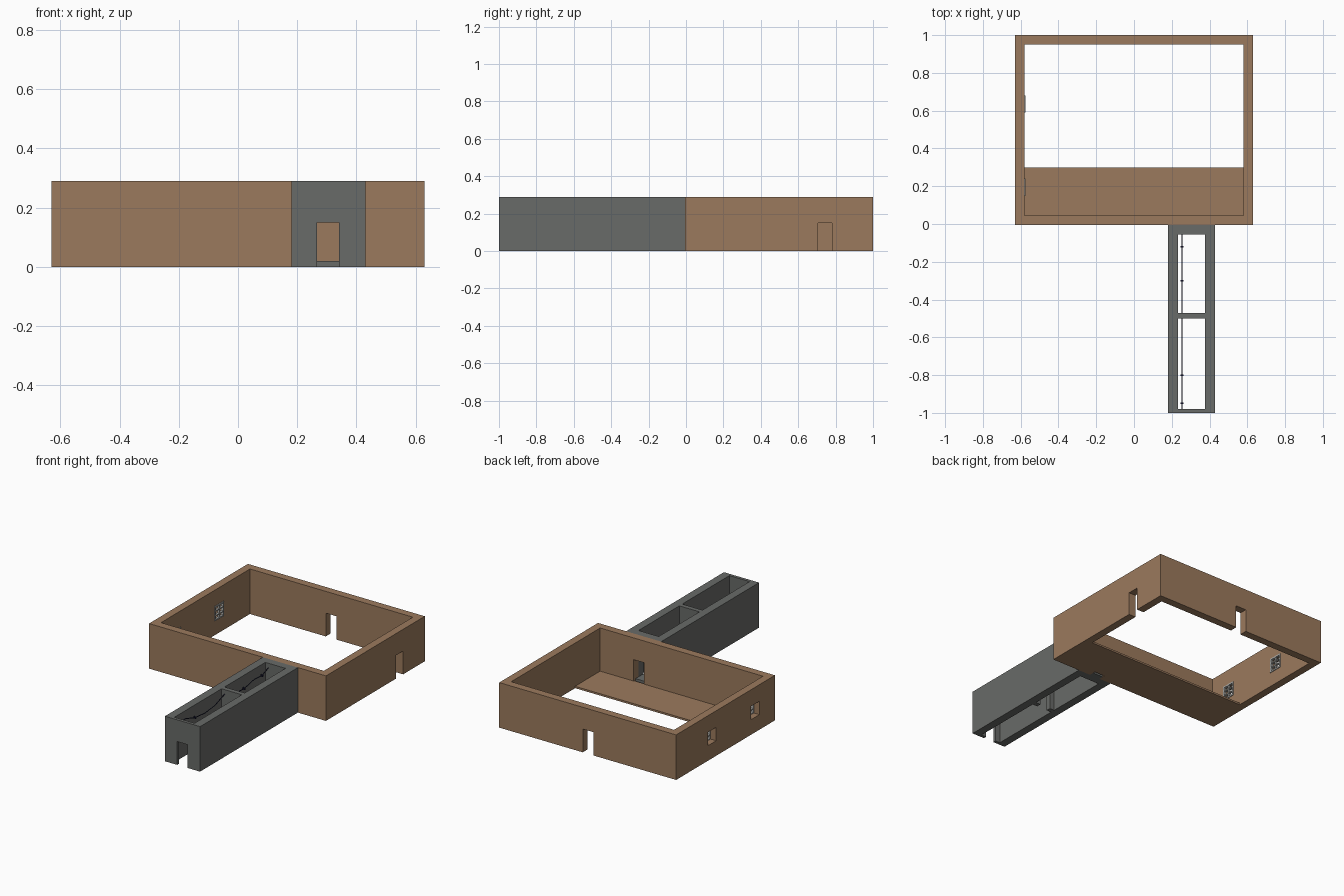
import bpy
import bmesh

if "Cube" in bpy.data.objects:
    bpy.data.objects.remove(bpy.data.objects["Cube"])


def material(name, rgb):
    m = bpy.data.materials.new(name)
    m.diffuse_color = (*rgb, 1)
    m.use_nodes = True
    m.node_tree.nodes["Principled BSDF"].inputs["Base Color"].default_value = m.diffuse_color
    return m


BROWN = material("warm brown", (0.33, 0.195, 0.11))
GRAY = material("stone gray", (0.14, 0.145, 0.138))
FRAME = material("pale gray", (0.45, 0.45, 0.43))
NAVY = material("dark navy", (0.01, 0.01, 0.04))


def boxes(name, spans, mat):
    """One object from boxes given as (x0, x1, y0, y1, z0, z1)."""
    bm = bmesh.new()
    for x0, x1, y0, y1, z0, z1 in spans:
        r = bmesh.ops.create_cube(bm, size=1)
        for v in r["verts"]:
            v.co = (x0 if v.co.x < 0 else x1,
                    y0 if v.co.y < 0 else y1,
                    z0 if v.co.z < 0 else z1)
    me = bpy.data.meshes.new(name)
    bm.to_mesh(me)
    bm.free()
    me.materials.append(mat)
    ob = bpy.data.objects.new(name, me)
    bpy.context.collection.objects.link(ob)
    return ob


def cut(ob, spans):
    for i, s in enumerate(spans):
        c = boxes("cutter", [s], ob.data.materials[0])
        mod = ob.modifiers.new("opening", "BOOLEAN")
        mod.operation = "DIFFERENCE"
        mod.solver = "EXACT"
        mod.object = c
        bpy.context.view_layer.objects.active = ob
        bpy.ops.object.modifier_apply(modifier=mod.name)
        bpy.data.objects.remove(c)


H = 0.29
DOOR = 0.15
WINDOWS = (0.195, 0.635)

# Room: wall ring with three doors and two windows
room = boxes("room_walls", [(-0.63, 0.63, -0.005, 1, 0, H)], BROWN)
cut(room, [(-0.58, 0.58, 0.045, 0.95, -1, 1),
           (0.267, 0.342, -0.1, 0.1, -1, DOOR),
           (0.5, 0.7, 0.705, 0.78, -1, DOOR),
           (-0.04, 0.035, 0.9, 1.1, -1, DOOR)]
    + [(-0.7, -0.5, y - 0.042, y + 0.042, 0.097, 0.183) for y in WINDOWS])

# Floor strip along the front wall
boxes("floor_strip", [(-0.6, 0.6, 0.04, 0.30, 0, 0.012)], BROWN)

# Corridor: two chambers with a doorway through every cross wall
hall = boxes("corridor_walls", [(0.18, 0.43, -1, -0.005, 0, H)], GRAY)
cut(hall, [(0.233, 0.377, -0.98, -0.50, -1, 1),
           (0.233, 0.377, -0.47, -0.055, -1, 1),
           (0.267, 0.342, -1.1, 0.1, -1, DOOR)])
boxes("threshold", [(0.267, 0.342, -0.055, 0.025, 0, 0.02)], GRAY)

# Window frames with crossing bars
for i, y in enumerate(WINDOWS):
    a, b, c, d, t = y - 0.046, y + 0.046, 0.093, 0.187, 0.009
    x0, x1 = -0.59, -0.575
    spans = [(x0, x1, a, a + t, c, d), (x0, x1, b - t, b, c, d),
             (x0, x1, a, b, c, c + t), (x0, x1, a, b, d - t, d),
             (x0, x1, y - 0.003, y + 0.003, c, d)]
    spans += [(x0, x1, a, b, z - 0.003, z + 0.003) for z in (0.125, 0.155)]
    boxes(f"window_frame_{i + 1}", spans, FRAME)


# Cables sagging through the two chambers
def cable(name, pts):
    cu = bpy.data.curves.new(name, "CURVE")
    cu.dimensions = "3D"
    cu.bevel_depth = 0.003
    cu.bevel_resolution = 0
    sp = cu.splines.new("POLY")
    sp.points.add(len(pts) - 1)
    for p, (y, z) in zip(sp.points, pts):
        p.co = (0.254, y, z, 1)
    cu.materials.append(NAVY)
    ob = bpy.data.objects.new(name, cu)
    bpy.context.collection.objects.link(ob)


cable("front_cable", [(-0.98, 0.25), (-0.90, 0.255), (-0.80, 0.225),
                      (-0.70, 0.215), (-0.60, 0.225), (-0.50, 0.26)])
cable("back_cable", [(-0.47, 0.22), (-0.38, 0.225), (-0.30, 0.22),
                     (-0.20, 0.24), (-0.12, 0.235), (-0.055, 0.26)])
boxes("cable_clips", [(0.246, 0.262, y - 0.004, y + 0.004, z - 0.006, z + 0.006)
                      for y, z in ((-0.95, 0.252), (-0.80, 0.225),
                                   (-0.30, 0.22), (-0.12, 0.235))], NAVY)
